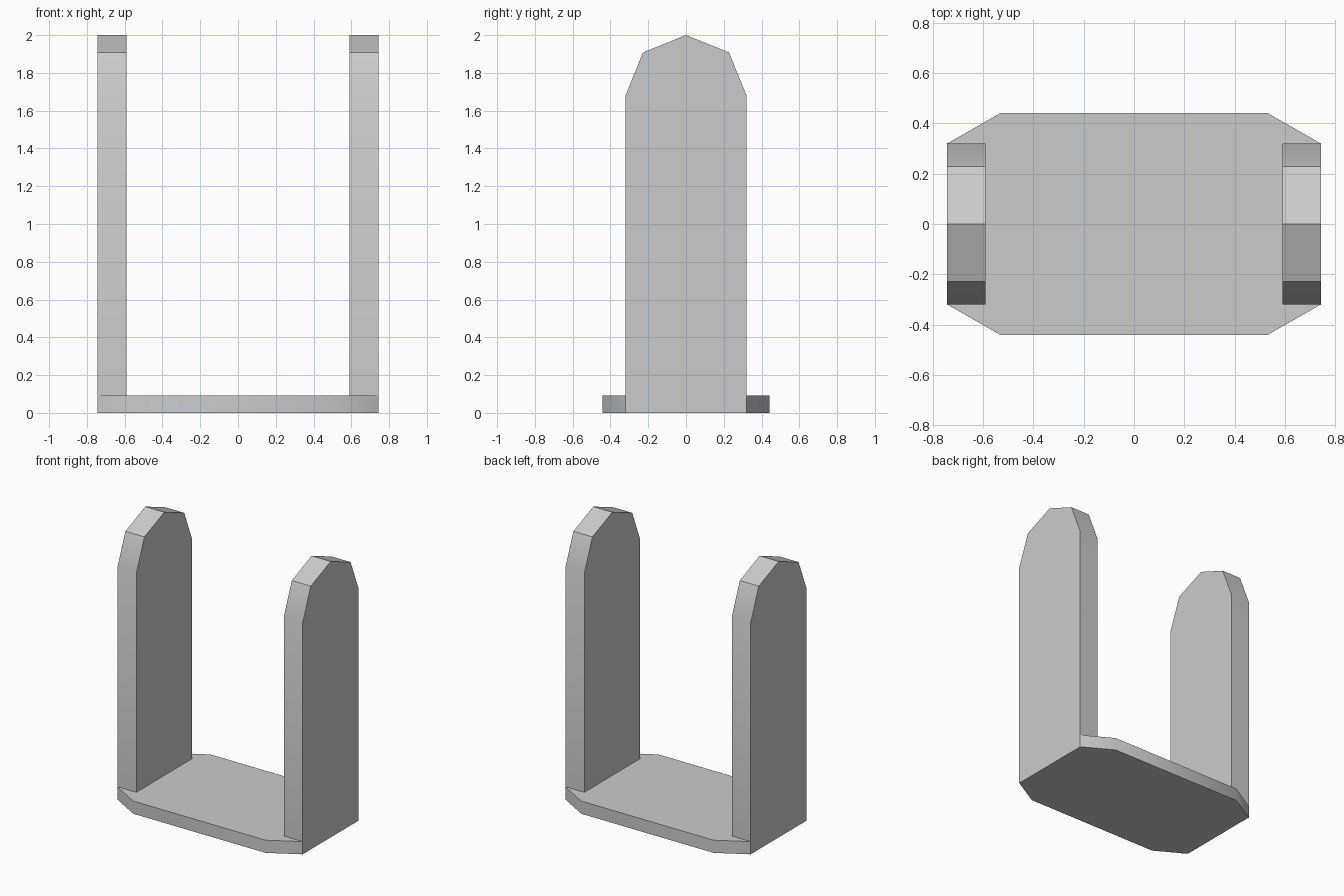
import bpy
import bmesh
import math
from mathutils import Vector

cube = bpy.data.objects.get("Cube")
if cube:
    bpy.data.objects.remove(cube, do_unlink=True)

# Single plain grey
grey = bpy.data.materials.new("plain grey")
grey.use_nodes = True
colour = (0.6, 0.6, 0.6, 1)
grey.diffuse_color = colour
grey.node_tree.nodes["Principled BSDF"].inputs["Base Color"].default_value = colour


def extruded(name, outline, direction):
    """Extrude a closed outline of 3D points into a solid."""
    bm = bmesh.new()
    face = bm.faces.new([bm.verts.new(p) for p in outline])
    result = bmesh.ops.extrude_face_region(bm, geom=[face], use_keep_orig=True)
    moved = [v for v in result["geom"] if isinstance(v, bmesh.types.BMVert)]
    bmesh.ops.translate(bm, verts=moved, vec=Vector(direction))
    bmesh.ops.recalc_face_normals(bm, faces=bm.faces)
    mesh = bpy.data.meshes.new(name)
    bm.to_mesh(mesh)
    bm.free()
    mesh.materials.append(grey)
    obj = bpy.data.objects.new(name, mesh)
    bpy.context.collection.objects.link(obj)
    bpy.ops.object.select_all(action="DESELECT")
    obj.select_set(True)
    bpy.context.view_layer.objects.active = obj
    bpy.ops.object.shade_smooth_by_angle(angle=math.radians(35))
    return obj


END, THICK, HALF, BASE = 0.743, 0.152, 0.32, 0.092

# Base plate with chamfered corners
quarter = [(END, HALF), (0.53, 0.442)]
corners = quarter + [(-x, y) for x, y in reversed(quarter)]
corners += [(-x, -y) for x, y in corners]
extruded("base_plate", [(x, y, 0) for x, y in corners], (0, 0, BASE))

# Upright arms with faceted rounded tops
side = [(HALF, BASE), (HALF, 1.68), (0.228, 1.908)]
arch = side + [(0, 2)] + [(-y, z) for y, z in reversed(side)]
for name, sign in (("left_arm", 1), ("right_arm", -1)):
    extruded(name, [(sign * END, y, z) for y, z in arch], (-sign * THICK, 0, 0))
